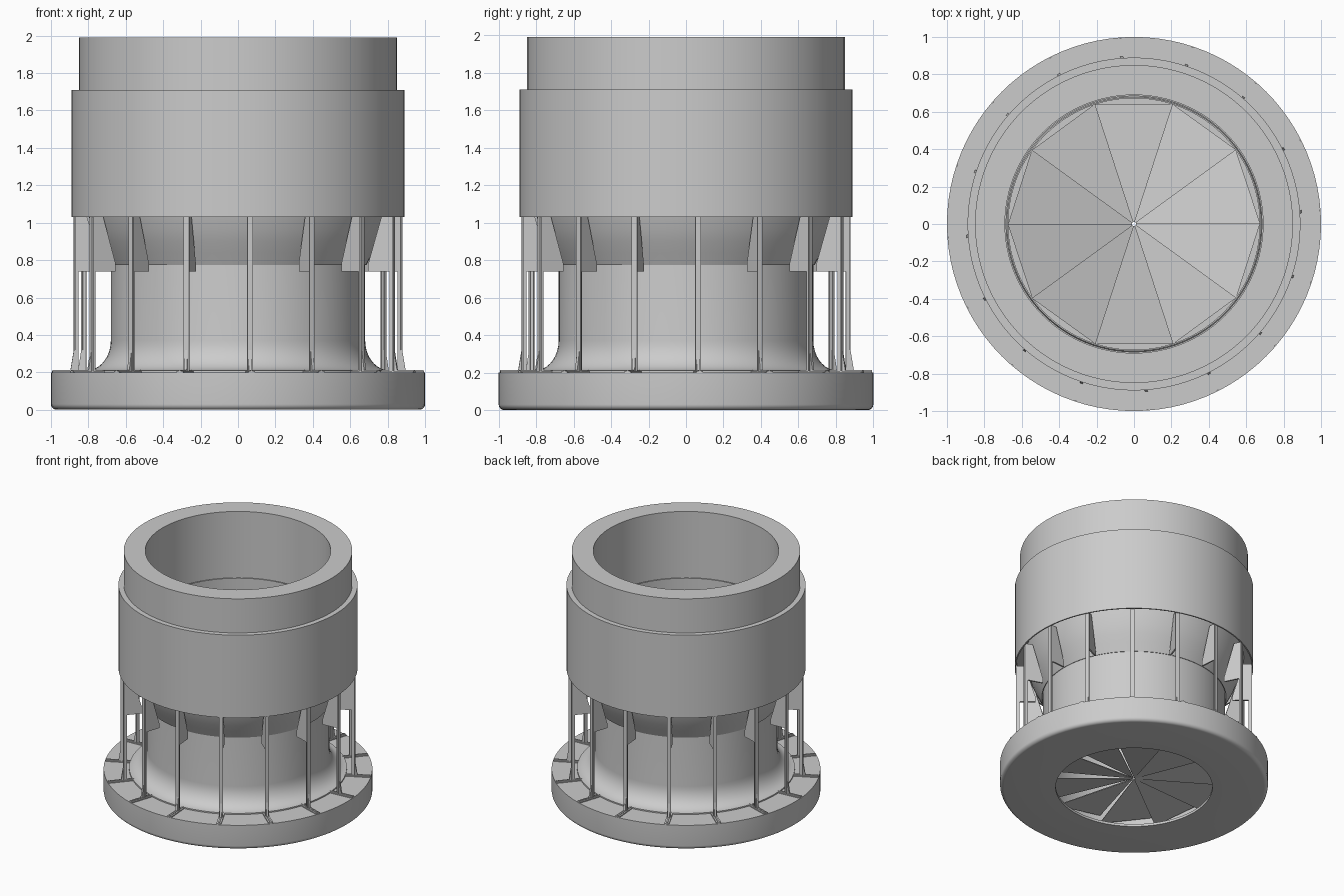
import bpy, bmesh, math
from mathutils import Matrix

if "Cube" in bpy.data.objects:
    bpy.data.objects.remove(bpy.data.objects["Cube"])

SEG = 96


def finish(name, bm, smooth=True):
    bmesh.ops.recalc_face_normals(bm, faces=bm.faces)
    me = bpy.data.meshes.new(name)
    bm.to_mesh(me)
    bm.free()
    ob = bpy.data.objects.new(name, me)
    bpy.context.collection.objects.link(ob)
    if smooth:
        bpy.ops.object.select_all(action='DESELECT')
        ob.select_set(True)
        bpy.context.view_layer.objects.active = ob
        bpy.ops.object.shade_smooth_by_angle(angle=math.radians(30))
    return ob


def lathe(name, profile):
    """Revolve a closed (radius, height) outline around z."""
    bm = bmesh.new()
    rings = []
    for i in range(SEG):
        a = 2 * math.pi * i / SEG
        rings.append([bm.verts.new((r * math.cos(a), r * math.sin(a), z)) for r, z in profile])
    n = len(profile)
    for i in range(SEG):
        p, q = rings[i], rings[(i + 1) % SEG]
        for j in range(n):
            k = (j + 1) % n
            bm.faces.new((p[j], q[j], q[k], p[k]))
    return finish(name, bm)


def plate(bm, outline, thick, angle):
    """Extrude a (radius, height) outline sideways and turn it around z."""
    lo = [bm.verts.new((r, -thick / 2, z)) for r, z in outline]
    hi = [bm.verts.new((r, thick / 2, z)) for r, z in outline]
    bm.faces.new(lo)
    bm.faces.new(hi[::-1])
    for j in range(len(lo)):
        k = (j + 1) % len(lo)
        bm.faces.new((lo[j], hi[j], hi[k], lo[k]))
    bmesh.ops.rotate(bm, verts=lo + hi, cent=(0, 0, 0), matrix=Matrix.Rotation(angle, 3, 'Z'))


def rect(r0, r1, z0, z1):
    return [(r0, z0), (r1, z0), (r1, z1), (r0, z1)]


# Base ring with rounded lower edge, flared foot and inner duct
edge = [(0.97 + 0.03 * math.sin(t), 0.03 - 0.03 * math.cos(t))
        for t in [i * math.pi / 12 for i in range(7)]]
cove = [(0.81 - 0.13 * math.sin(t), 0.37 - 0.16 * math.cos(t))
        for t in [math.radians(d) for d in range(0, 91, 10)]]
lathe("base_and_duct", [(0.585, 0)] + edge + [(1.0, 0.2), (0.81, 0.2)] + cove
      + [(0.68, 1.45), (0.672, 1.45), (0.672, 0.02), (0.585, 0.02)])

# Upper collar with stepped outside and flared underside
lathe("upper_collar", [(0.688, 0.775), (0.72, 0.84), (0.75, 0.90), (0.775, 0.96), (0.80, 1.04),
                       (0.82, 1.12), (0.88, 1.12), (0.88, 1.03), (0.89, 1.03), (0.89, 1.71),
                       (0.85, 1.71), (0.85, 1.99), (0.69, 1.99), (0.69, 1.44), (0.684, 1.44),
                       (0.684, 0.775)])

# Sixteen support brackets: fin, T-section post, gusset and foot
fins, posts, feet = bmesh.new(), bmesh.new(), bmesh.new()
for i in range(16):
    a = math.radians(4.2 + 22.5 * i)
    plate(fins, [(0.735, 0.74), (0.88, 0.74), (0.88, 1.05), (0.815, 1.05), (0.735, 0.78)], 0.012, a)
    plate(posts, rect(0.855, 0.875, 0.2, 1.05), 0.012, a)
    plate(posts, rect(0.872, 0.88, 0.2, 1.05), 0.03, a)
    plate(feet, rect(0.80, 0.995, 0.195, 0.208), 0.036, a)
    plate(feet, rect(0.80, 0.995, 0.205, 0.213), 0.012, a)
    plate(feet, [(0.87, 0.2), (0.90, 0.2), (0.88, 0.32), (0.87, 0.32)], 0.016, a)
finish("support_fins", fins, False)
finish("support_posts", posts, False)
finish("support_feet", feet, False)

# Ten overlapping pitched fan blades
bm = bmesh.new()
for i in range(10):
    a = math.radians(36 * i)
    pts = []
    for r, d, z in ((0.012, 0, 0.085), (0.675, 0, 0.12), (0.675, 36.5, 0.05), (0.012, 36, 0.075)):
        t = a + math.radians(d)
        pts.append((r * math.cos(t), r * math.sin(t), z))
    lo = [bm.verts.new((x, y, z - 0.004)) for x, y, z in pts]
    hi = [bm.verts.new(p) for p in pts]
    bm.faces.new(lo[::-1])
    bm.faces.new(hi)
    for j in range(4):
        k = (j + 1) % 4
        bm.faces.new((lo[j], lo[k], hi[k], hi[j]))
finish("fan_blades", bm, False)
